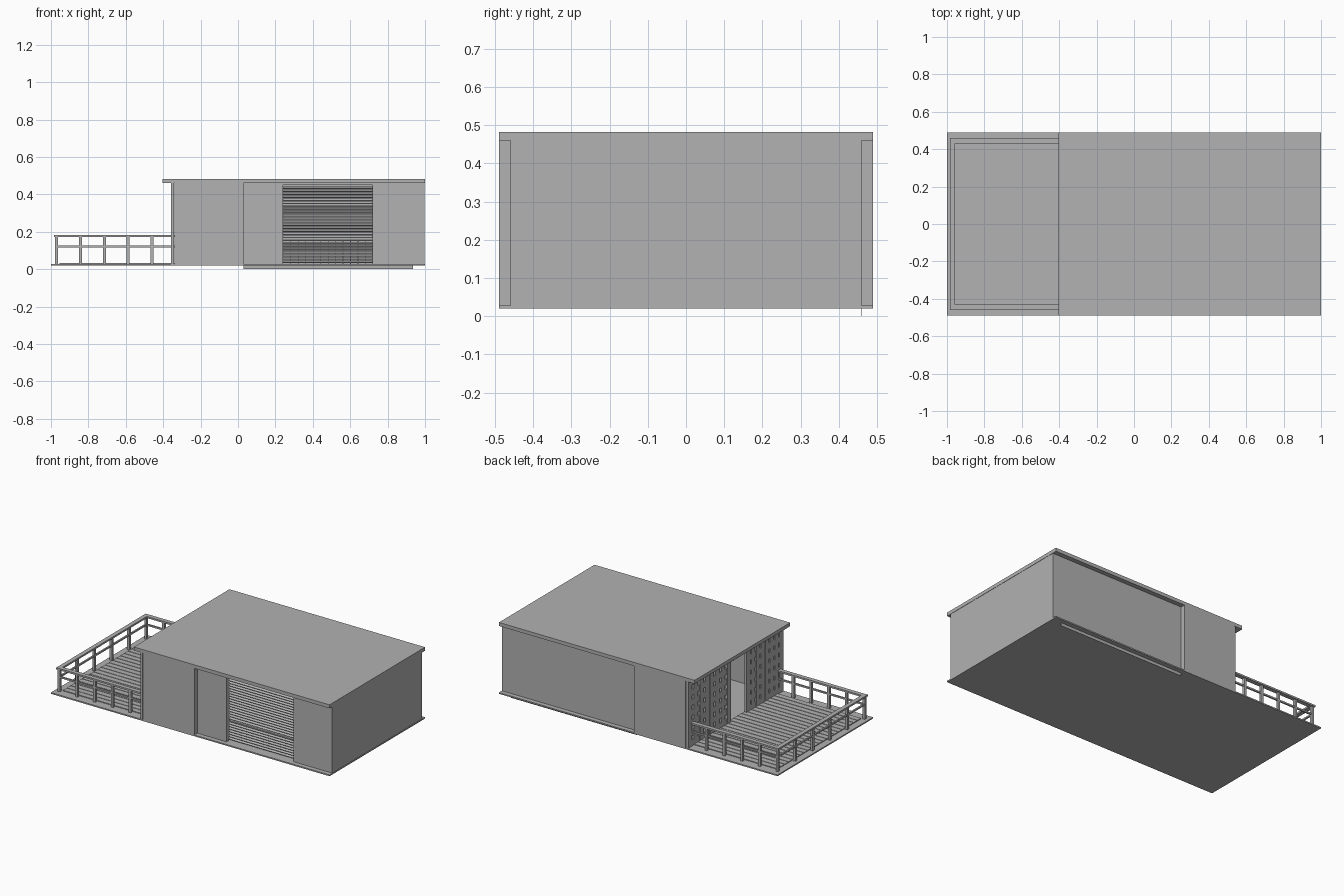
import bpy
import bmesh
from mathutils import Matrix, Vector

cube = bpy.data.objects.get("Cube")
if cube:
    bpy.data.objects.remove(cube, do_unlink=True)

GREY = (0.445, 0.445, 0.445, 1.0)
grey = bpy.data.materials.new("plain grey")
grey.use_nodes = True
grey.diffuse_color = GREY
grey.node_tree.nodes["Principled BSDF"].inputs["Base Color"].default_value = GREY


def build(name, boxes, tilt=0.0):
    """One object made of boxes given as (x0, x1, y0, y1, z0, z1)."""
    bm = bmesh.new()
    for x0, x1, y0, y1, z0, z1 in boxes:
        mid = Vector((x0 + x1, y0 + y1, z0 + z1)) / 2
        size = Matrix.Diagonal((x1 - x0, y1 - y0, z1 - z0, 1))
        turn = Matrix.Rotation(tilt, 4, 'X')
        bmesh.ops.create_cube(bm, size=1, matrix=Matrix.Translation(mid) @ turn @ size)
    mesh = bpy.data.meshes.new(name)
    bm.to_mesh(mesh)
    bm.free()
    mesh.materials.append(grey)
    obj = bpy.data.objects.new(name, mesh)
    bpy.context.collection.objects.link(obj)
    return obj


# Main levels and lines of the building
FLOOR, CEIL, TOP = 0.028, 0.46, 0.483
HALF, INNER = 0.49, 0.46
FACADE, STEP = -0.34, 0.03
OPEN_L, OPEN_R = 0.24, 0.72
WALL = 0.02

# Base and roof slabs
build("floor_slab", [(-1, 1, -HALF, HALF, 0.0196, FLOOR)])
build("roof_slab", [(-0.405, 1, -HALF, HALF, CEIL, TOP)])

# Walls: the long sides step inward towards the closed end
build("front_wall", [
    (FACADE, STEP, -HALF, -INNER + WALL, FLOOR, CEIL),
    (STEP, OPEN_L, -INNER, -INNER + WALL, FLOOR, CEIL),
    (OPEN_R, 0.998, -INNER, -INNER + WALL, FLOOR, CEIL),
    (OPEN_L, OPEN_R, -INNER, -INNER + WALL, 0.45, CEIL),
])
build("back_wall", [
    (FACADE, STEP, INNER - WALL, HALF, FLOOR, CEIL),
    (STEP, 0.998, INNER - WALL, INNER, FLOOR, CEIL),
])
build("end_wall", [(0.978, 0.998, -INNER, INNER, FLOOR, CEIL)])

# Thin sheet that drops below the slab along the back
build("back_skirt", [(STEP, 0.935, 0.458, INNER, 0, FLOOR)])

# Slatted screen in the front opening, with a lattice in its lower part
slats = [(OPEN_L, OPEN_R, -0.437, -0.421, z, z + 0.005)
         for z in [0.038 + 0.0165 * i for i in range(25)]]
build("opening_slats", slats, tilt=0.6)
bars = [(x, x + 0.003, -0.428, -0.425, FLOOR, 0.16)
        for x in [OPEN_L + 0.04 * i for i in range(1, 12)]]
bars.append((OPEN_L, OPEN_R, -0.436, -0.424, 0.157, 0.167))
build("opening_lattice", bars)


def shutter(y0, y1, columns=3, rows=6):
    """Lattice panel across the terrace side, with a grid of openings."""
    x0, x1, bar = -0.358, -0.343, 0.038
    boxes = []
    step = (y1 - y0 - bar) / columns
    for i in range(columns + 1):
        y = y0 + i * step
        boxes.append((x0, x1, y, y + bar, FLOOR, CEIL))
    rise = (CEIL - FLOOR - bar) / rows
    for j in range(rows + 1):
        z = FLOOR + j * rise
        boxes.append((x0 + 0.001, x1 - 0.001, y0, y1, z, z + bar))
    return boxes


# Perforated shutters either side of the terrace doorway
for label, y0, y1 in (("back_outer", 0.272, 0.488), ("back_inner", 0.05, 0.266),
                      ("front_inner", -0.297, -0.11), ("front_outer", -0.488, -0.303)):
    build(label + "_shutter", shutter(y0, y1))
build("doorway_header", [(-0.356, -0.344, -0.11, 0.05, 0.42, CEIL)])

# Terrace boards
pitch = 0.0392
build("terrace_boards", [
    (-0.955, FACADE, y, y + pitch - 0.004, FLOOR, FLOOR + 0.005)
    for y in [-0.431 + pitch * i for i in range(22)]])

# Railing: posts, wide top rail and thin middle rail on three sides
RX, RY, RAIL_TOP = -0.97, 0.445, 0.182
spots = [(RX + 0.1275 * i, s * RY) for i in range(5) for s in (-1, 1)]
spots += [(RX, -RY + 2 * RY * i / 5) for i in range(1, 5)]
build("railing_posts", [
    (x - 0.008, x + 0.008, y - 0.008, y + 0.008, FLOOR, RAIL_TOP - 0.01)
    for x, y in spots])


def rails(name, half_width, z0, z1):
    w = half_width
    sides = [(RX - w, FACADE, s * RY - w, s * RY + w, z0, z1) for s in (-1, 1)]
    build(name, sides + [(RX - w, RX + w, -RY + w, RY - w, z0, z1)])


rails("railing_top", 0.014, RAIL_TOP - 0.011, RAIL_TOP)
rails("railing_middle", 0.005, 0.116, 0.126)
